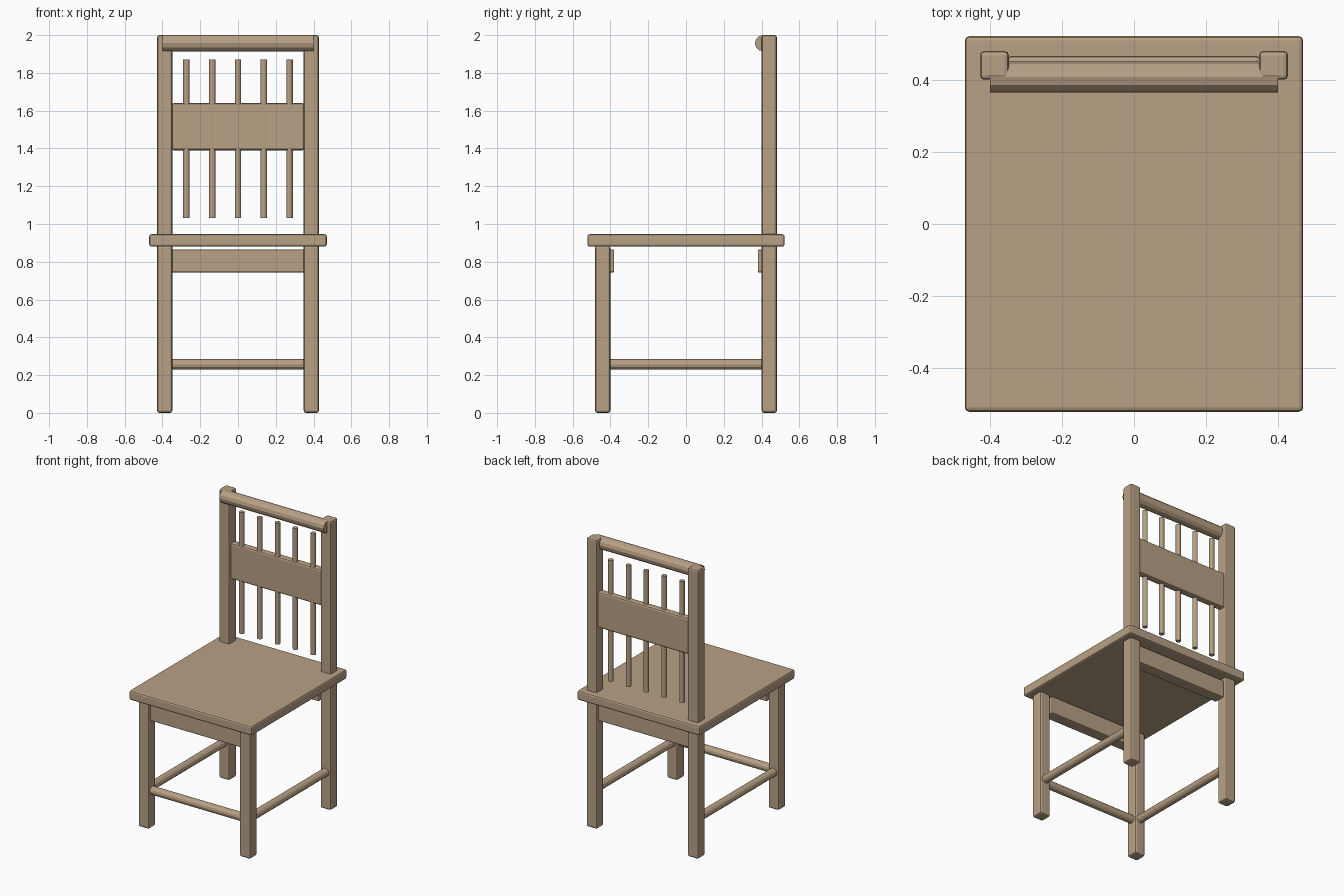
import bpy, math

if "Cube" in bpy.data.objects:
    bpy.data.objects.remove(bpy.data.objects["Cube"])

wood = bpy.data.materials.new("tan wood")
wood.diffuse_color = (0.48, 0.355, 0.235, 1)
wood.use_nodes = True
wood.node_tree.nodes["Principled BSDF"].inputs["Base Color"].default_value = wood.diffuse_color


def box(name, x, y, z, bevel=0.012):
    """Rounded board given by its (low, high) extents on each axis."""
    ext = (x, y, z)
    bpy.ops.mesh.primitive_cube_add(size=1, location=[(a + b) / 2 for a, b in ext])
    ob = bpy.context.object
    ob.name = name
    ob.scale = [b - a for a, b in ext]
    bpy.ops.object.transform_apply(location=False, rotation=False, scale=True)
    mod = ob.modifiers.new("rounded edges", 'BEVEL')
    mod.width, mod.segments = bevel, 2
    ob.data.materials.append(wood)
    return ob


def rod(name, centre, radius, length, axis, sides=12):
    """Turned rod along the x, y or z axis."""
    turn = {'x': (0, math.pi / 2, 0), 'y': (math.pi / 2, 0, 0), 'z': (0, 0, 0)}[axis]
    bpy.ops.mesh.primitive_cylinder_add(vertices=sides, radius=radius, depth=length,
                                        location=centre, rotation=turn)
    ob = bpy.context.object
    ob.name = name
    ob.data.materials.append(wood)
    return ob


# Seat board
box("seat", (-0.47, 0.47), (-0.522, 0.522), (0.88, 0.946))

# Front legs, tall back posts and side stretchers
for side, s in (("left", -1), ("right", 1)):
    x = tuple(sorted((s * 0.348, s * 0.428)))
    box(f"front_leg_{side}", x, (-0.481, -0.401), (0, 0.885))
    box(f"back_post_{side}", x, (0.401, 0.481), (0, 2.0))
    rod(f"side_stretcher_{side}", (s * 0.388, 0, 0.257), 0.028, 0.81, 'y')

# Aprons under the seat and the front stretcher
box("front_apron", (-0.352, 0.352), (-0.46, -0.38), (0.743, 0.865), 0.008)
box("back_apron", (-0.352, 0.352), (0.38, 0.46), (0.743, 0.865), 0.008)
rod("front_stretcher", (0, -0.441, 0.257), 0.028, 0.70, 'x')

# Backrest: top rail, broad slat and spindles
rod("top_rail", (0, 0.408, 1.957), 0.043, 0.80, 'x')
box("back_slat", (-0.352, 0.352), (0.417, 0.467), (1.39, 1.64))
for i in range(5):
    rod(f"spindle_{i + 1}", ((i - 2) * 0.1365, 0.433, 1.452), 0.017, 0.84, 'z')
